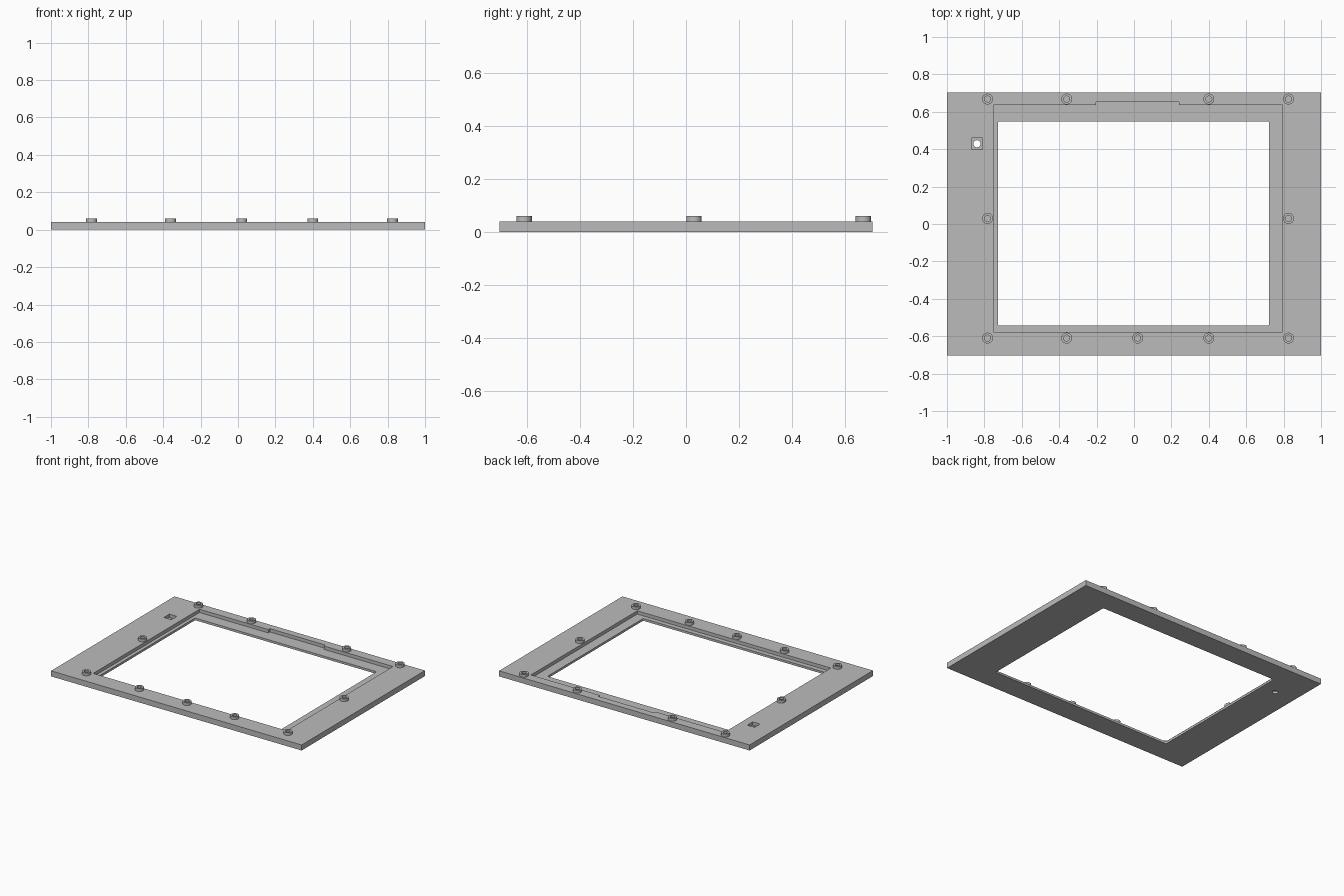
import bpy, bmesh
from mathutils import Matrix

cube = bpy.data.objects.get("Cube")
if cube:
    bpy.data.objects.remove(cube)

grey = bpy.data.materials.new("plain grey")
grey.use_nodes = True
grey.diffuse_color = (0.5, 0.5, 0.5, 1)
grey.node_tree.nodes["Principled BSDF"].inputs["Base Color"].default_value = (0.5, 0.5, 0.5, 1)

PLATE_TOP, BOSS_TOP, LEDGE = 0.04, 0.06, 0.016


def finish(name, bm):
    mesh = bpy.data.meshes.new(name)
    bm.to_mesh(mesh)
    bm.free()
    mesh.materials.append(grey)
    ob = bpy.data.objects.new(name, mesh)
    bpy.context.collection.objects.link(ob)
    return ob


def box(name, x0, x1, y0, y1, z0, z1, corner=0):
    bm = bmesh.new()
    size = Matrix.Diagonal((x1 - x0, y1 - y0, z1 - z0, 1))
    centre = Matrix.Translation(((x0 + x1) / 2, (y0 + y1) / 2, (z0 + z1) / 2))
    bmesh.ops.create_cube(bm, size=1, matrix=centre @ size)
    if corner:
        upright = [e for e in bm.edges if abs(e.verts[0].co.z - e.verts[1].co.z) > 0.01]
        bmesh.ops.bevel(bm, geom=upright, offset=corner, segments=3, profile=0.5, affect='EDGES')
    return finish(name, bm)


def cylinders(name, spots, radius, z0, z1):
    bm = bmesh.new()
    for x, y in spots:
        bmesh.ops.create_cone(bm, cap_ends=True, segments=32, radius1=radius, radius2=radius,
                              depth=z1 - z0, matrix=Matrix.Translation((x, y, (z0 + z1) / 2)))
    return finish(name, bm)


def combine(target, tool, operation):
    tool.hide_render = True
    mod = target.modifiers.new(tool.name, 'BOOLEAN')
    mod.operation, mod.solver, mod.object = operation, 'EXACT', tool
    bpy.context.view_layer.objects.active = target
    bpy.ops.object.modifier_apply(modifier=mod.name)
    bpy.data.objects.remove(tool)


# Frame plate with its screw bosses
frame = box("frame_plate", -1, 1, -0.703, 0.703, 0, PLATE_TOP)
columns = (-0.783, -0.36, 0.40, 0.826)
spots = [(x, y) for x in columns for y in (-0.61, 0.668)]
spots += [(0.02, -0.61), (columns[0], 0.03), (columns[-1], 0.03)]
combine(frame, cylinders("screw_bosses", spots, 0.029, 0.03, BOSS_TOP), 'UNION')
combine(frame, cylinders("screw_holes", spots, 0.016, 0.02, 0.1), 'DIFFERENCE')

# Display recess, cable notch and window opening
combine(frame, box("display_recess", -0.752, 0.793, -0.577, 0.635, LEDGE, 0.1), 'DIFFERENCE')
combine(frame, box("cable_notch", -0.203, 0.241, 0.5, 0.653, LEDGE, 0.1), 'DIFFERENCE')
combine(frame, box("window", -0.727, 0.722, -0.543, 0.549, -0.1, 0.1, 0.008), 'DIFFERENCE')

# Button pocket with a round through hole
combine(frame, box("button_pocket", -0.87, -0.811, 0.398, 0.46, LEDGE, 0.1), 'DIFFERENCE')
combine(frame, cylinders("button_hole", [(-0.84, 0.429)], 0.019, -0.1, 0.1), 'DIFFERENCE')

bpy.ops.object.select_all(action='DESELECT')
frame.select_set(True)
bpy.context.view_layer.objects.active = frame
bpy.ops.object.shade_smooth_by_angle(angle=0.5)
